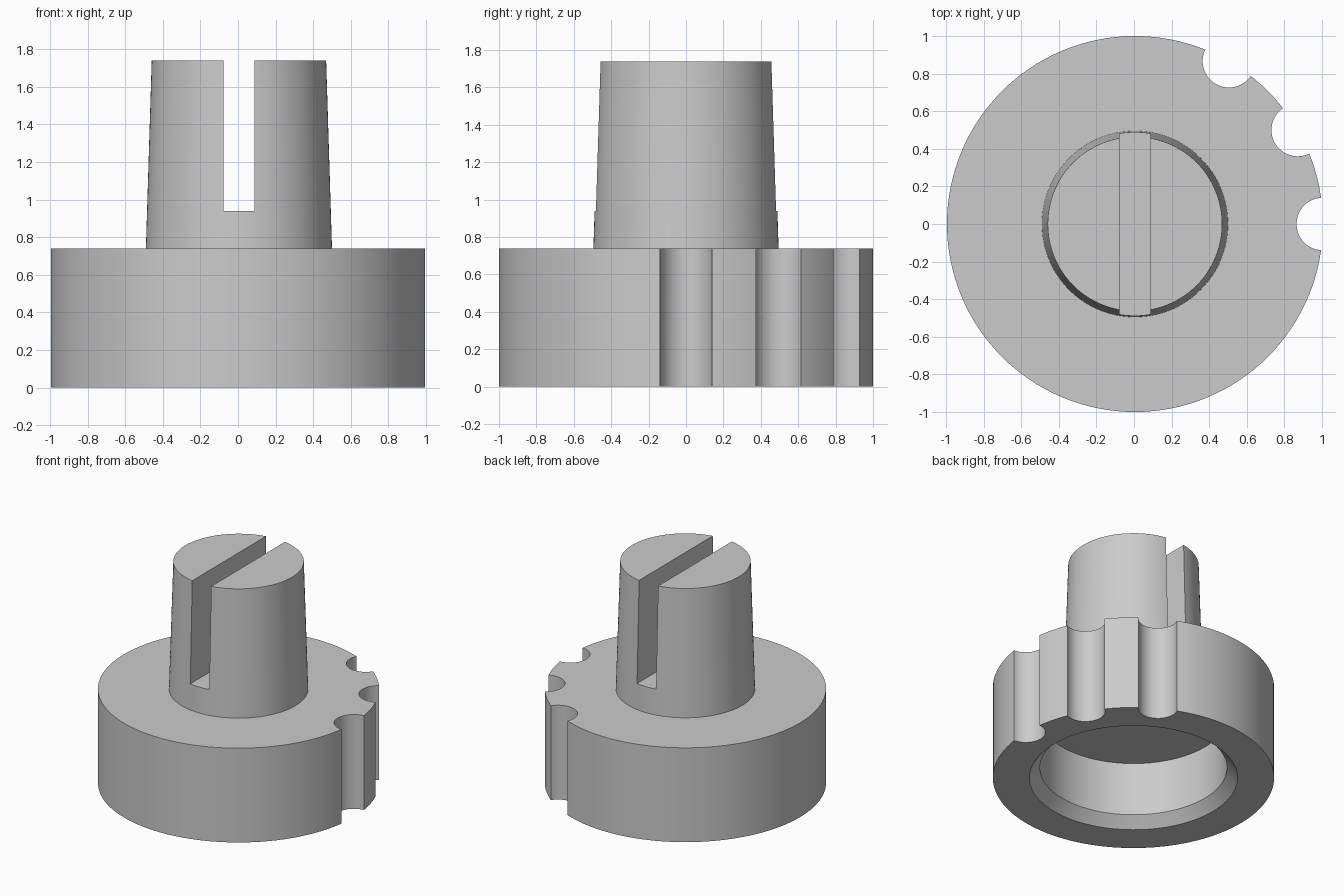
import bpy
import bmesh
import math
from mathutils import Matrix, Vector

cube = bpy.data.objects.get("Cube")
if cube:
    bpy.data.objects.remove(cube, do_unlink=True)

CENTRE_X = 0.005   # the notches shorten one side, so the axis sits slightly off centre
BASE_TOP, TOP = 0.74, 1.74

grey = bpy.data.materials.new("plain grey")
grey.use_nodes = True
colour = (0.6, 0.6, 0.6, 1)
grey.diffuse_color = colour
grey.node_tree.nodes["Principled BSDF"].inputs["Base Color"].default_value = colour


def add_object(name, bm):
    bmesh.ops.recalc_face_normals(bm, faces=bm.faces)
    mesh = bpy.data.meshes.new(name)
    bm.to_mesh(mesh)
    bm.free()
    mesh.materials.append(grey)
    obj = bpy.data.objects.new(name, mesh)
    bpy.context.collection.objects.link(obj)
    return obj


def lathe(name, profile, steps=128):
    bm = bmesh.new()
    verts = [bm.verts.new((r, 0, z)) for r, z in profile]
    edges = [bm.edges.new(pair) for pair in zip(verts, verts[1:])]
    bmesh.ops.spin(bm, geom=verts + edges, cent=(0, 0, 0), axis=(0, 0, 1),
                   angle=math.tau, steps=steps, use_duplicate=False)
    bmesh.ops.remove_doubles(bm, verts=bm.verts, dist=0.0001)
    # close the flat discs at both ends of the profile
    bmesh.ops.holes_fill(bm, edges=[e for e in bm.edges if e.is_boundary], sides=0)
    return add_object(name, bm)


# Hollow base with a chamfered recess, and the tapered post above it
body = lathe("slotted_knob", [
    (0.665, 0.50), (0.665, 0.08), (0.74, 0), (1, 0), (1, BASE_TOP),
    (0.495, BASE_TOP), (0.464, TOP)])

cutters = []

# Grip notches round one side of the rim
for degrees in (0, 30, 60):
    a = math.radians(degrees)
    bm = bmesh.new()
    place = Matrix.Translation(Vector((math.cos(a), math.sin(a), BASE_TOP / 2)))
    bmesh.ops.create_cone(bm, cap_ends=True, segments=48, radius1=0.14,
                          radius2=0.14, depth=1, matrix=place)
    cutters.append(add_object("notch_cutter", bm))

# Slot through the post from front to back
bm = bmesh.new()
bmesh.ops.create_cube(bm, size=1, matrix=Matrix.Translation((0, 0, 1.44))
                      @ Matrix.Diagonal((0.165, 2, 1, 1)))
cutters.append(add_object("slot_cutter", bm))

# Cut, then discard the cutters
bpy.ops.object.select_all(action="DESELECT")
bpy.context.view_layer.objects.active = body
body.select_set(True)
for cutter in cutters:
    cutter.hide_render = True
    cut = body.modifiers.new("cut", "BOOLEAN")
    cut.operation = "DIFFERENCE"
    cut.solver = "EXACT"
    cut.object = cutter
    bpy.ops.object.modifier_apply(modifier=cut.name)
    bpy.data.objects.remove(cutter, do_unlink=True)

body.location.x = CENTRE_X
bpy.ops.object.shade_smooth_by_angle(angle=math.radians(30))
